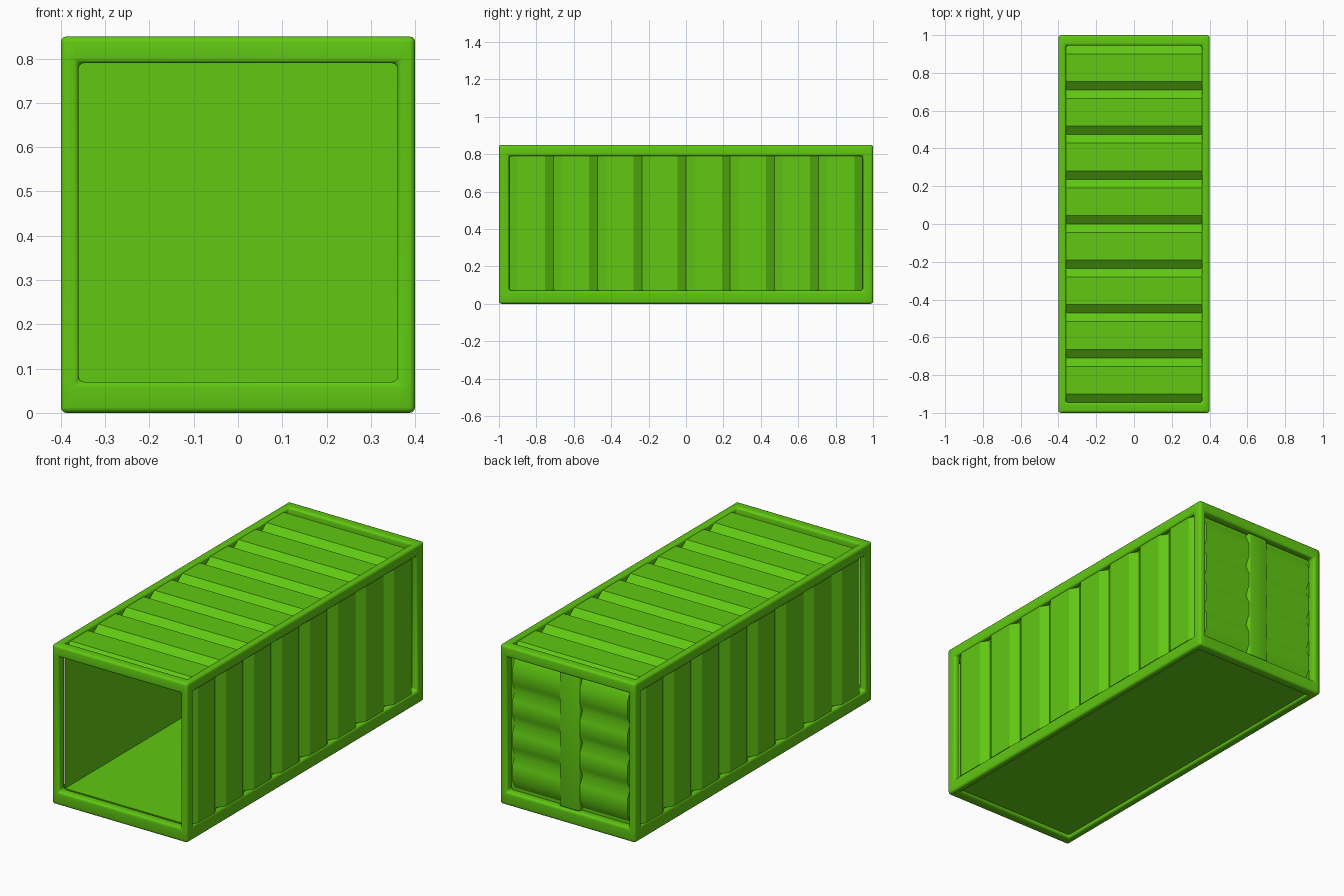
import bpy, bmesh, math

if "Cube" in bpy.data.objects:
    bpy.data.objects.remove(bpy.data.objects["Cube"])

green = bpy.data.materials.new("container green")
green.diffuse_color = (0.118, 0.58, 0.006, 1)
green.use_nodes = True
green.node_tree.nodes["Principled BSDF"].inputs["Base Color"].default_value = green.diffuse_color

# Outer half sizes and openings
X, Y, Z = 0.40, 1.0, 0.85
XI, YI, Z0, Z1 = 0.36, 0.945, 0.07, 0.79


def finish(name, bm, smooth=None, bevel=0, segments=3):
    bmesh.ops.recalc_face_normals(bm, faces=bm.faces)
    me = bpy.data.meshes.new(name)
    bm.to_mesh(me)
    bm.free()
    me.materials.append(green)
    ob = bpy.data.objects.new(name, me)
    bpy.context.collection.objects.link(ob)
    bpy.ops.object.select_all(action='DESELECT')
    bpy.context.view_layer.objects.active = ob
    ob.select_set(True)
    if bevel:
        m = ob.modifiers.new("rounding", 'BEVEL')
        m.width = bevel
        m.segments = segments
        m.limit_method = 'ANGLE'
        bpy.ops.object.modifier_apply(modifier=m.name)
    if smooth:
        bpy.ops.object.shade_smooth_by_angle(angle=math.radians(smooth))
    return ob


def prism(name, pts, w0, w1, place, smooth=None):
    """Closed profile (t, depth) extruded from w0 to w1; place maps to xyz."""
    bm = bmesh.new()
    rings = [[bm.verts.new(place(t, d, w)) for t, d in pts] for w in (w0, w1)]
    n = len(pts)
    for i in range(n):
        j = (i + 1) % n
        bm.faces.new((rings[0][i], rings[0][j], rings[1][j], rings[1][i]))
    bm.faces.new(rings[0])
    bm.faces.new(rings[1][::-1])
    return finish(name, bm, smooth)


def box(name, lo, hi, bevel=0, smooth=None):
    bm = bmesh.new()
    bmesh.ops.create_cube(bm, size=1)
    for v in bm.verts:
        v.co = [lo[i] if v.co[i] < 0 else hi[i] for i in range(3)]
    return finish(name, bm, smooth, bevel)


# Frame: twelve joined beams, made from a 3x3x3 cell lattice
cuts = [(-X, -XI, XI, X), (-Y, -YI, YI, Y), (0, Z0, Z1, Z)]
filled = {(i, j, k) for i in range(3) for j in range(3) for k in range(3)
          if (i != 1) + (j != 1) + (k != 1) >= 2}
bm = bmesh.new()
verts = {}


def corner(c):
    if c not in verts:
        verts[c] = bm.verts.new([cuts[a][c[a]] for a in range(3)])
    return verts[c]


for cell in filled:
    for a in range(3):
        b, c = (a + 1) % 3, (a + 2) % 3
        for side in (0, 1):
            other = list(cell)
            other[a] += 2 * side - 1
            if tuple(other) in filled:
                continue
            quad = []
            for u, v in ((0, 0), (1, 0), (1, 1), (0, 1)):
                p = list(cell)
                p[a] += side
                p[b] += u
                p[c] += v
                quad.append(corner(tuple(p)))
            bm.faces.new(quad)
finish("frame", bm, smooth=80, bevel=0.013)

# Corrugated profile with V grooves along the length
count, slope = 8, 0.045
period = 2 * YI / count


def corrugation(low, high, base):
    pts = [(-YI, base)]
    for i in range(count):
        y = -YI + i * period
        pts += [(y, low), (y + slope, high), (y + period - slope, high)]
    return pts + [(YI, low), (YI, base)]


# Side walls and roof
wall = corrugation(0.363, 0.393, XI)
for name, s in (("right_wall", 1), ("left_wall", -1)):
    prism(name, wall, Z0, Z1, lambda t, d, w, s=s: (s * d, t, w))
prism("roof", corrugation(0.805, 0.84, Z1), -XI, XI, lambda t, d, w: (w, t, d))

# Floor
box("floor", (-XI, -YI, 0.02), (XI, YI, Z0))

# Back wall with two ribbed doors and a centre post
box("back_wall", (-XI, 0.94, Z0), (XI, 0.957, Z1))
rows, zb, zt = 4, 0.085, 0.775
step = (zt - zb) / rows
door = [(zb, 0.95)]
for i in range(rows):
    z = zb + i * step
    door += [(z, 0.957), (z + 0.045, 0.98), (z + step - 0.045, 0.98)]
door += [(zt, 0.957), (zt, 0.95)]
for name, s in (("right_door", 1), ("left_door", -1)):
    prism(name, door, s * 0.055, s * 0.34, lambda t, d, w: (w, d, t), smooth=60)
box("door_post", (-0.06, 0.945, Z0), (0.06, 0.985, Z1), bevel=0.01, smooth=80)
